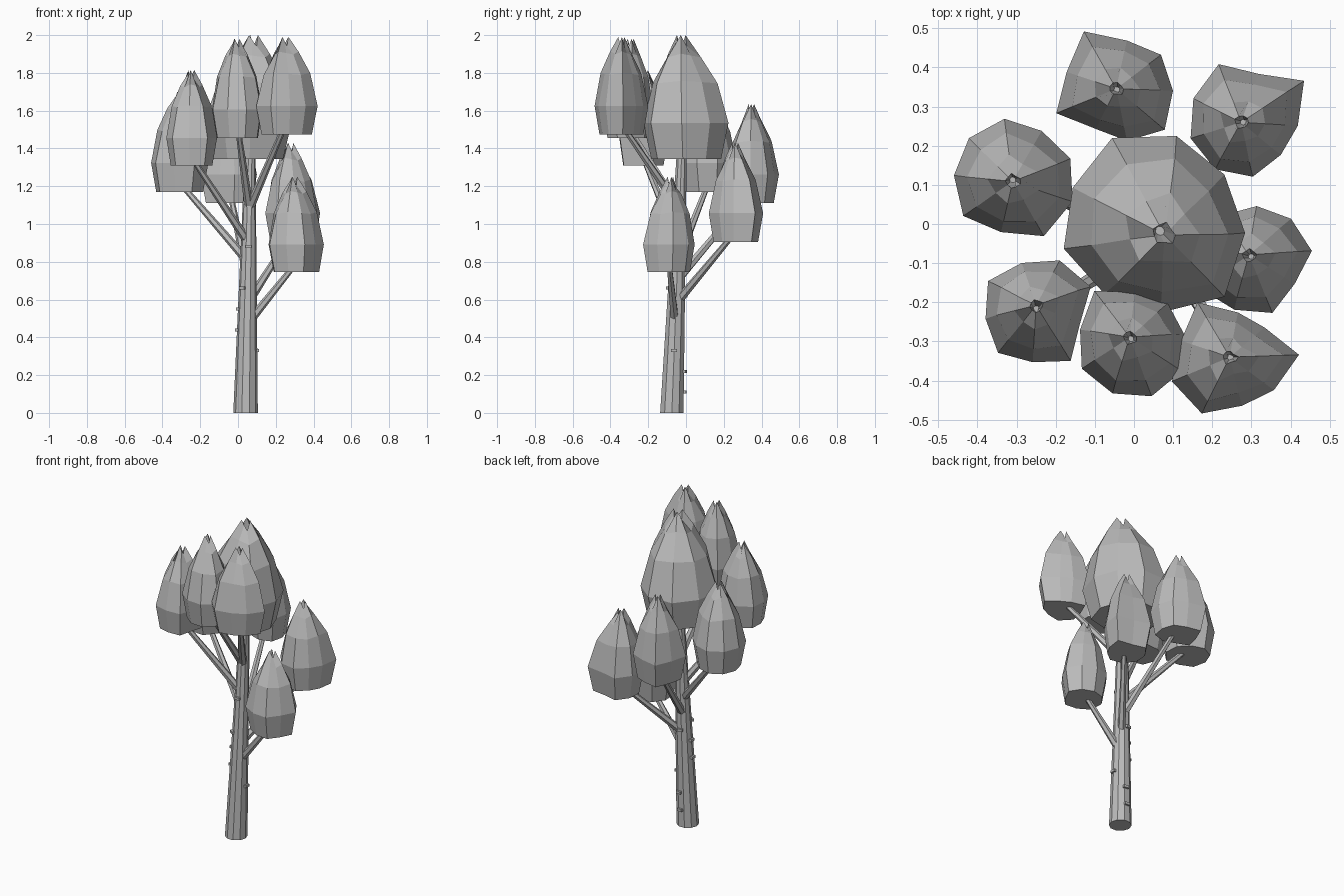
import bpy, bmesh, math
from mathutils import Vector

if "Cube" in bpy.data.objects:
    bpy.data.objects.remove(bpy.data.objects["Cube"])

grey = bpy.data.materials.new("plain grey")
grey.diffuse_color = (0.5, 0.5, 0.5, 1)
grey.use_nodes = True
grey.node_tree.nodes["Principled BSDF"].inputs["Base Color"].default_value = grey.diffuse_color


def finish(name, bm):
    bmesh.ops.recalc_face_normals(bm, faces=bm.faces)
    me = bpy.data.meshes.new(name)
    bm.to_mesh(me)
    bm.free()
    me.materials.append(grey)
    ob = bpy.data.objects.new(name, me)
    bpy.context.collection.objects.link(ob)
    return ob


def loft(name, rings):
    """Skin a stack of equal-sized vertex rings and cap both ends."""
    bm = bmesh.new()
    rows = [[bm.verts.new(p) for p in ring] for ring in rings]
    n = len(rows[0])
    for a, b in zip(rows, rows[1:]):
        for i in range(n):
            j = (i + 1) % n
            bm.faces.new((a[i], a[j], b[j], b[i]))
    bm.faces.new(rows[0][::-1])
    bm.faces.new(rows[-1])
    return finish(name, bm)


def limb(name, p0, p1, r0, r1, sides, level=False):
    """Tapered rod; level keeps its ends horizontal."""
    p0, p1 = Vector(p0), Vector(p1)
    axis = Vector((0, 0, 1)) if level else (p1 - p0).normalized()
    u = axis.cross(Vector((0, 1, 0))).normalized()
    v = axis.cross(u)
    ring = lambda c, r: [c + r * (u * math.cos(t) + v * math.sin(t))
                         for t in (math.tau * i / sides for i in range(sides))]
    return loft(name, [ring(p0, r0), ring(p1, r1)])


# Trunk
FOOT, CROWN = Vector((0.04, -0.075, 0)), Vector((0.066, -0.02, 1.45))
trunk_at = lambda z: FOOT.lerp(CROWN, z / CROWN.z)
trunk_r = lambda z: 0.065 + (0.026 - 0.065) * z / CROWN.z
limb("trunk", FOOT, CROWN, 0.065, 0.026, 10, True)

# Bark knots: height and angle around the trunk
for z, deg in ((0.88, 270), (0.66, 235), (0.55, 180), (0.44, 180),
               (0.33, 0), (0.22, 80), (0.11, 85), (0.62, 100)):
    a = math.radians(deg)
    out = Vector((math.cos(a), math.sin(a), 0))
    bm = bmesh.new()
    bmesh.ops.create_cube(bm, size=1)
    bmesh.ops.scale(bm, vec=(0.02, 0.032, 0.016), verts=bm.verts)
    ob = finish("bark_knot", bm)
    ob.location = trunk_at(z) + out * trunk_r(z)
    ob.rotation_euler.z = a

# Foliage: name, centre, tip, bottom, top, first angle, radii (hundredths), branch start height
PODS = [
    ("back", (-.04, .34), (-.045, .345), 1.11, 1.635, 0,
     (14, 14.3, 13, 17.5, 14, 16.8, 11.3, 13, 15.5), 0.70),
    ("back_right", (.29, .26), (.275, .26), 0.905, 1.43, -4,
     (13, 18, 12.7, 16.5, 15, 15, 14.5, 14, 12), 0.58),
    ("left", (-.31, .12), (-.31, .11), 1.17, 1.70, 18,
     (15.5, 14, 15.1, 15, 15, 16, 14.3, 17, 16.5), 0.80),
    ("front_left", (-.25, -.23), (-.25, -.21), 1.31, 1.815, 26,
     (15.5, 14.8, 13.4, 14.8, 13, 14, 12.5, 15, 11.5), 0.90),
    ("front", (0, -.3), (-.01, -.29), 1.455, 1.98, 8,
     (13, 13, 12.5, 16.3, 14, 15, 14.4, 14.8, 14.5), 1.08),
    ("front_right", (.25, -.34), (.245, -.34), 1.475, 1.99, 2,
     (17.2, 11.3, 11.5, 16.5, 13.6, 16.5, 16.3, 12.7, 13.7), 1.08),
    ("right", (.31, -.09), (.295, -.08), 0.745, 1.25, 8,
     (14.7, 13.8, 13.5, 14, 15, 16, 14, 14.5, 12), 0.47),
    ("centre", (.045, 0), (.075, -.025), 1.345, 2.0, -5,
     (23.7, 22.4, 23.5, 24.5, 22.5, 23.5, 21.5, 22.5, 26), None),
]
# Rows of the leaf cluster: height, width, crease depth, height jitter
ROWS = [(0, .82, 0, 0), (.29, 1, 0, .0), (.63, .78, .05, .02),
        (.85, .43, .09, .03), (1, .13, .03, .09), (.84, .05, 0, 0)]

for name, c, tip, z0, z1, start, radii, fork in PODS:
    c, tip = Vector(c), Vector(tip)
    rings = []
    for h, w, crease, jitter in ROWS:
        mid = c.lerp(tip, min(1, h * h))
        ring = []
        for i, r in enumerate(radii):
            a = math.radians(start + 40 * i)
            rr = r / 100 * (w - crease * (i % 2))
            z = z0 + (z1 - z0) * (h - jitter * (i % 3) / 2)
            ring.append((mid.x + rr * math.cos(a), mid.y + rr * math.sin(a), z))
        rings.append(ring)
    loft(name + "_foliage", rings)
    # Branch from trunk into the foliage
    if fork:
        limb(name + "_branch", trunk_at(fork), (c.x, c.y, z0 + 0.05), 0.024, 0.014, 6)
